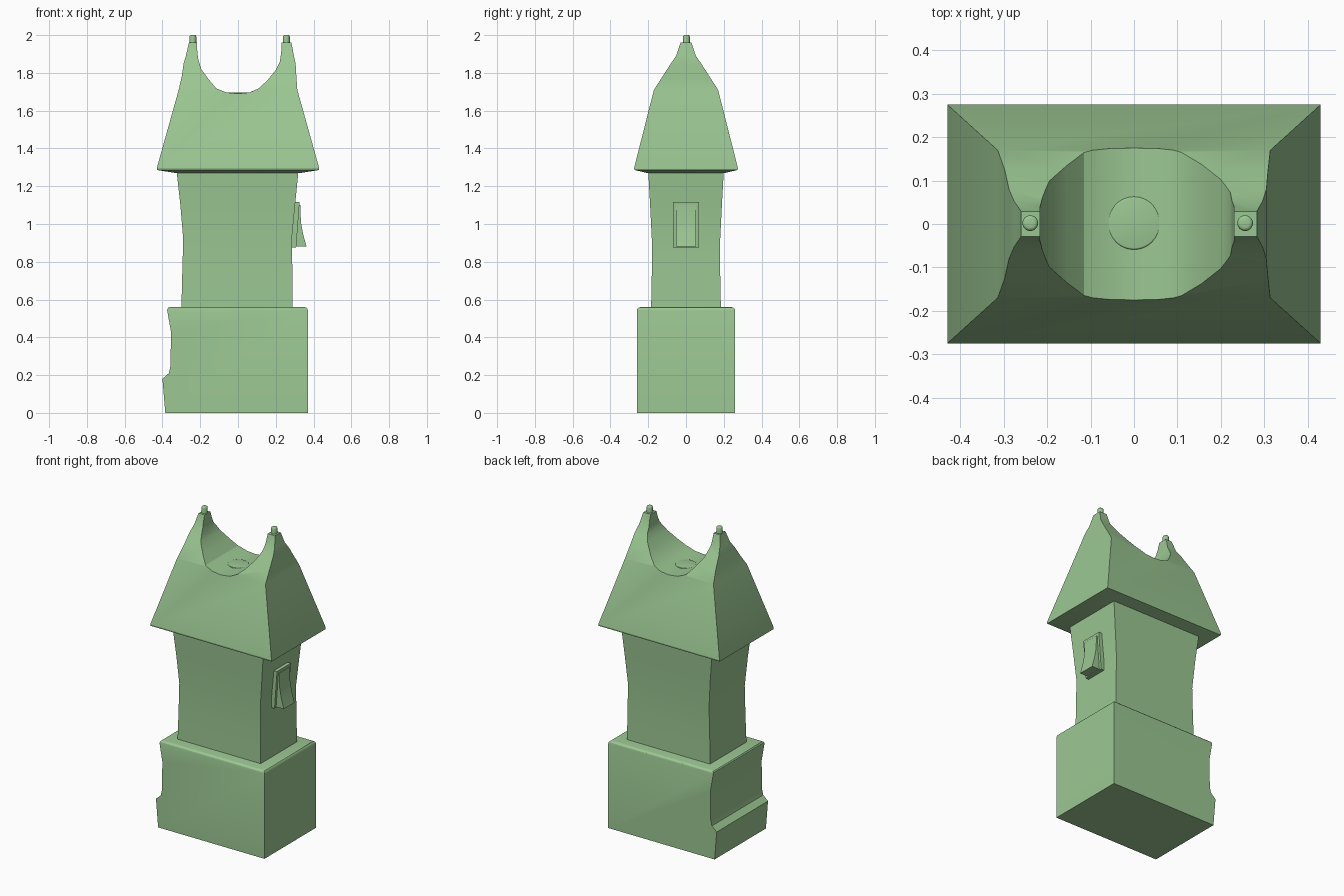
import bpy, bmesh, math

if "Cube" in bpy.data.objects:
    bpy.data.objects.remove(bpy.data.objects["Cube"])

green = bpy.data.materials.new("soft green")
green.use_nodes = True
COLOUR = (0.33, 0.57, 0.29, 1)
green.diffuse_color = COLOUR
green.node_tree.nodes["Principled BSDF"].inputs["Base Color"].default_value = COLOUR


def finish(name, bm, angle=30):
    bmesh.ops.recalc_face_normals(bm, faces=bm.faces)
    mesh = bpy.data.meshes.new(name)
    bm.to_mesh(mesh)
    bm.free()
    mesh.materials.append(green)
    obj = bpy.data.objects.new(name, mesh)
    bpy.context.collection.objects.link(obj)
    smooth(obj, angle)
    return obj


def smooth(obj, angle=30):
    bpy.ops.object.select_all(action="DESELECT")
    obj.select_set(True)
    bpy.context.view_layer.objects.active = obj
    bpy.ops.object.shade_smooth_by_angle(angle=math.radians(angle))


def loft(name, levels, angle=20):
    """Stack of rectangles: (z, x_min, x_max, half_depth)."""
    bm = bmesh.new()
    rings = [[bm.verts.new(p) for p in ((a, -d, z), (b, -d, z), (b, d, z), (a, d, z))]
             for z, a, b, d in levels]
    for low, high in zip(rings, rings[1:]):
        for i in range(4):
            j = (i + 1) % 4
            bm.faces.new((low[i], low[j], high[j], high[i]))
    bm.faces.new(rings[0][::-1])
    bm.faces.new(rings[-1])
    return finish(name, bm, angle)


def prism(name, points, depth, bevel_above=None, angle=30):
    """Profile in x and z, extruded along y."""
    bm = bmesh.new()
    front, back = [[bm.verts.new((x, y, z)) for x, z in points] for y in (-depth, depth)]
    bm.faces.new(front)
    bm.faces.new(back[::-1])
    for i in range(len(points)):
        j = (i + 1) % len(points)
        bm.faces.new((front[i], back[i], back[j], front[j]))
    bmesh.ops.recalc_face_normals(bm, faces=bm.faces)
    if bevel_above:
        edges = [e for e in bm.edges if all(v.co.z > bevel_above for v in e.verts)]
        bmesh.ops.bevel(bm, geom=edges, offset=0.018, segments=3, profile=0.5,
                        affect="EDGES")
    return finish(name, bm, angle)


def round_part(name, x, z, radius, height, dome):
    """Short round post with a softened top."""
    bm = bmesh.new()
    made = bmesh.ops.create_cone(bm, cap_ends=True, segments=32, radius1=radius,
                                 radius2=radius, depth=height)
    rim = [e for e in bm.edges if all(v.co.z > 0 for v in e.verts)]
    bmesh.ops.bevel(bm, geom=rim, offset=dome, segments=3, profile=0.5, affect="EDGES")
    bmesh.ops.translate(bm, verts=bm.verts, vec=(x, 0.002, z + height / 2))
    return finish(name, bm, 40)


# Base with a stepped left-hand end and softened top edges
prism("base", [(0.37, 0), (0.37, 0.56), (-0.378, 0.56), (-0.355, 0.43), (-0.357, 0.25),
               (-0.366, 0.21), (-0.40, 0.18), (-0.385, 0)], 0.26, bevel_above=0.5)

# Waisted tower
loft("tower", [(0.54, -0.30, 0.29, 0.185), (0.74, -0.295, 0.288, 0.181),
               (0.92, -0.29, 0.285, 0.181), (1.10, -0.305, 0.302, 0.19),
               (1.28, -0.325, 0.32, 0.20)])

# Roof with overhanging eaves, drawn up into two horns
roof = loft("roof", [(1.27, -0.33, 0.33, 0.205), (1.286, -0.43, 0.43, 0.273),
                     (1.296, -0.43, 0.43, 0.275), (1.71, -0.314, 0.314, 0.17),
                     (1.78, -0.298, 0.309, 0.125), (1.85, -0.288, 0.305, 0.08),
                     (1.89, -0.276, 0.296, 0.052), (1.96, -0.26, 0.283, 0.029)])
saddle = prism("saddle_cutter", [
    (-0.218, 2.1), (-0.216, 1.92), (-0.212, 1.88), (-0.195, 1.82), (-0.155, 1.765),
    (-0.115, 1.718), (-0.06, 1.696), (0, 1.69), (0.06, 1.696), (0.11, 1.718),
    (0.155, 1.76), (0.20, 1.815), (0.222, 1.86), (0.23, 1.92), (0.234, 2.1)], 0.5)
saddle.hide_render = True
cut = roof.modifiers.new("saddle", "BOOLEAN")
cut.operation = "DIFFERENCE"
cut.solver = "EXACT"
cut.object = saddle
bpy.ops.object.select_all(action="DESELECT")
bpy.context.view_layer.objects.active = roof
roof.select_set(True)
bpy.ops.object.modifier_apply(modifier=cut.name)
bpy.data.objects.remove(saddle)
smooth(roof, 22)

# Round boss in the saddle and a finial on each horn
round_part("saddle_boss", 0, 1.68, 0.061, 0.016, 0.004)
for side, x in (("right", -0.239), ("left", 0.256)):
    round_part(side + "_finial", x, 1.94, 0.018, 0.06, 0.008)

# Window on the left wall: leaning frame and a flared hood
prism("window_frame", [(0.28, 0.875), (0.308, 0.875), (0.326, 1.117), (0.30, 1.117)], 0.07)
prism("window_flare", [(0.29, 0.88), (0.363, 0.88), (0.345, 0.945), (0.333, 1.01),
                       (0.33, 1.10), (0.31, 1.10)], 0.054)
